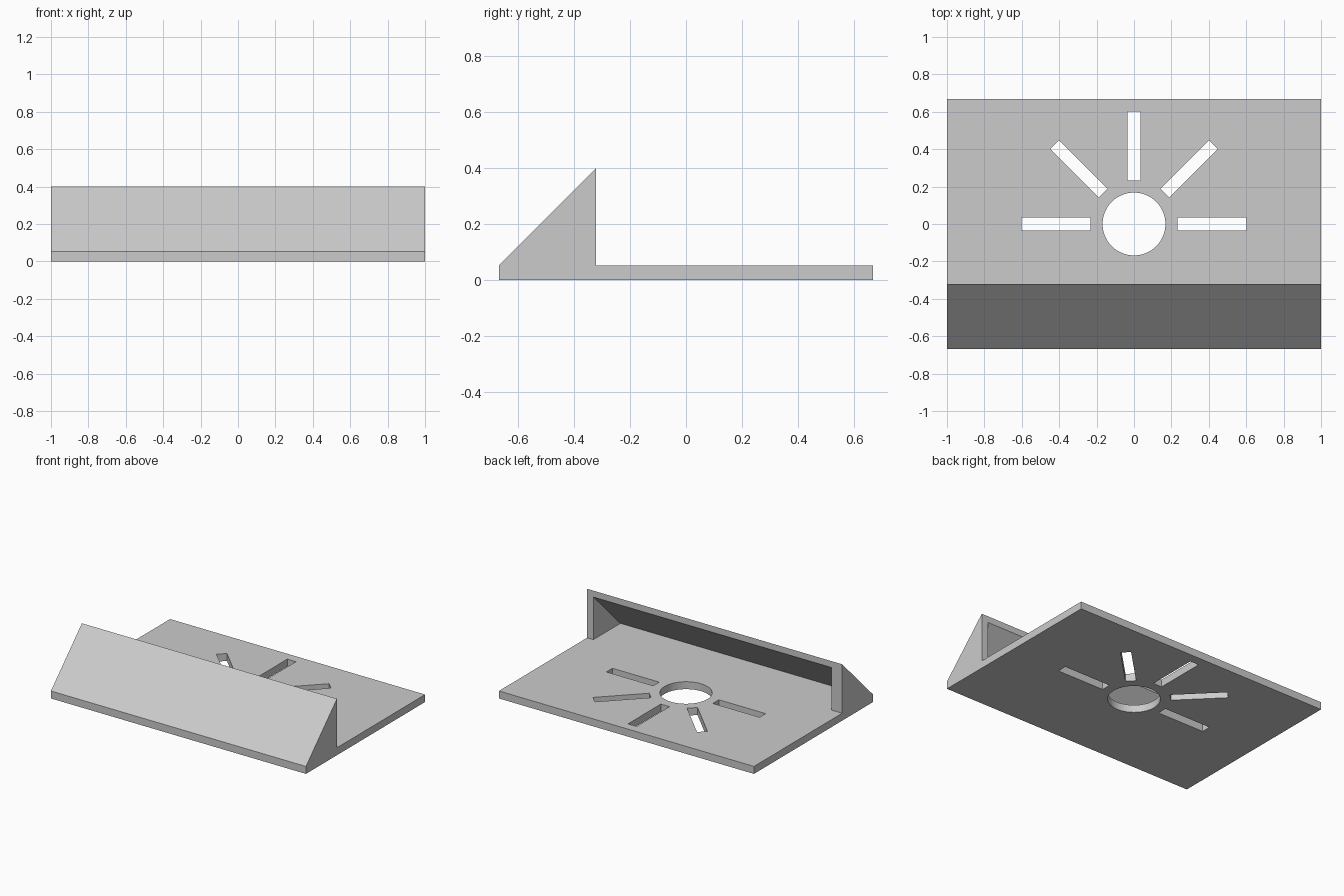
import bpy
import bmesh
from math import radians
from mathutils import Matrix, Vector

cube = bpy.data.objects.get("Cube")
if cube:
    bpy.data.objects.remove(cube, do_unlink=True)

FRONT, BACK = -0.667, 0.667
THICK = 0.053            # plate thickness
RIDGE_Y, RIDGE_Z = -0.32, 0.40
CAVITY = 0.302           # depth and height of the hollow under the slope

grey = bpy.data.materials.new("plain grey")
grey.use_nodes = True
grey.diffuse_color = (0.6, 0.6, 0.6, 1)
grey.node_tree.nodes["Principled BSDF"].inputs["Base Color"].default_value = (0.6, 0.6, 0.6, 1)


def add_object(name, bm):
    bmesh.ops.recalc_face_normals(bm, faces=bm.faces[:])
    mesh = bpy.data.meshes.new(name)
    bm.to_mesh(mesh)
    bm.free()
    mesh.materials.append(grey)
    obj = bpy.data.objects.new(name, mesh)
    bpy.context.collection.objects.link(obj)
    return obj


def prism(name, profile, x0, x1):
    """Extrude a (y, z) profile along x."""
    bm = bmesh.new()
    face = bm.faces.new([bm.verts.new((x0, y, z)) for y, z in profile])
    result = bmesh.ops.extrude_face_region(bm, geom=[face])
    moved = [v for v in result["geom"] if isinstance(v, bmesh.types.BMVert)]
    bmesh.ops.translate(bm, verts=moved, vec=Vector((x1 - x0, 0, 0)))
    return add_object(name, bm)


# Base plate
plate = prism("base_plate", [(FRONT, 0), (BACK, 0), (BACK, THICK), (FRONT, THICK)], -1, 1)

# Cutter: round hole with five slots fanned around it
bm = bmesh.new()
bmesh.ops.create_cone(bm, cap_ends=True, segments=64, radius1=0.168, radius2=0.168, depth=0.4)
for angle in range(0, 181, 45):
    place = (Matrix.Rotation(radians(angle), 4, 'Z')
             @ Matrix.Translation((0.417, 0, 0))
             @ Matrix.Diagonal((0.367, 0.068, 0.4, 1)))
    bmesh.ops.create_cube(bm, size=1, matrix=place)
cutter = add_object("hole_cutter", bm)
cutter.hide_render = True
cutter.hide_set(True)

cut = plate.modifiers.new("holes", 'BOOLEAN')
cut.operation = 'DIFFERENCE'
cut.solver = 'EXACT'
cut.object = cutter

# Bake the cut and drop the cutter
graph = bpy.context.evaluated_depsgraph_get()
baked = bpy.data.meshes.new_from_object(plate.evaluated_get(graph))
plate.modifiers.clear()
plate.data = baked
bpy.data.objects.remove(cutter, do_unlink=True)

# Sloped front panel, hollow behind
LEFT_WALL, RIGHT_WALL = 0.95, -0.918
prism("sloped_panel", [(FRONT, THICK), (RIDGE_Y, RIDGE_Z),
                       (RIDGE_Y, THICK + CAVITY), (RIDGE_Y - CAVITY, THICK)],
      RIGHT_WALL, LEFT_WALL)

# Triangular end walls
triangle = [(FRONT, THICK), (RIDGE_Y, RIDGE_Z), (RIDGE_Y, THICK)]
prism("left_end_wall", triangle, LEFT_WALL, 1)
prism("right_end_wall", triangle, -1, RIGHT_WALL)
